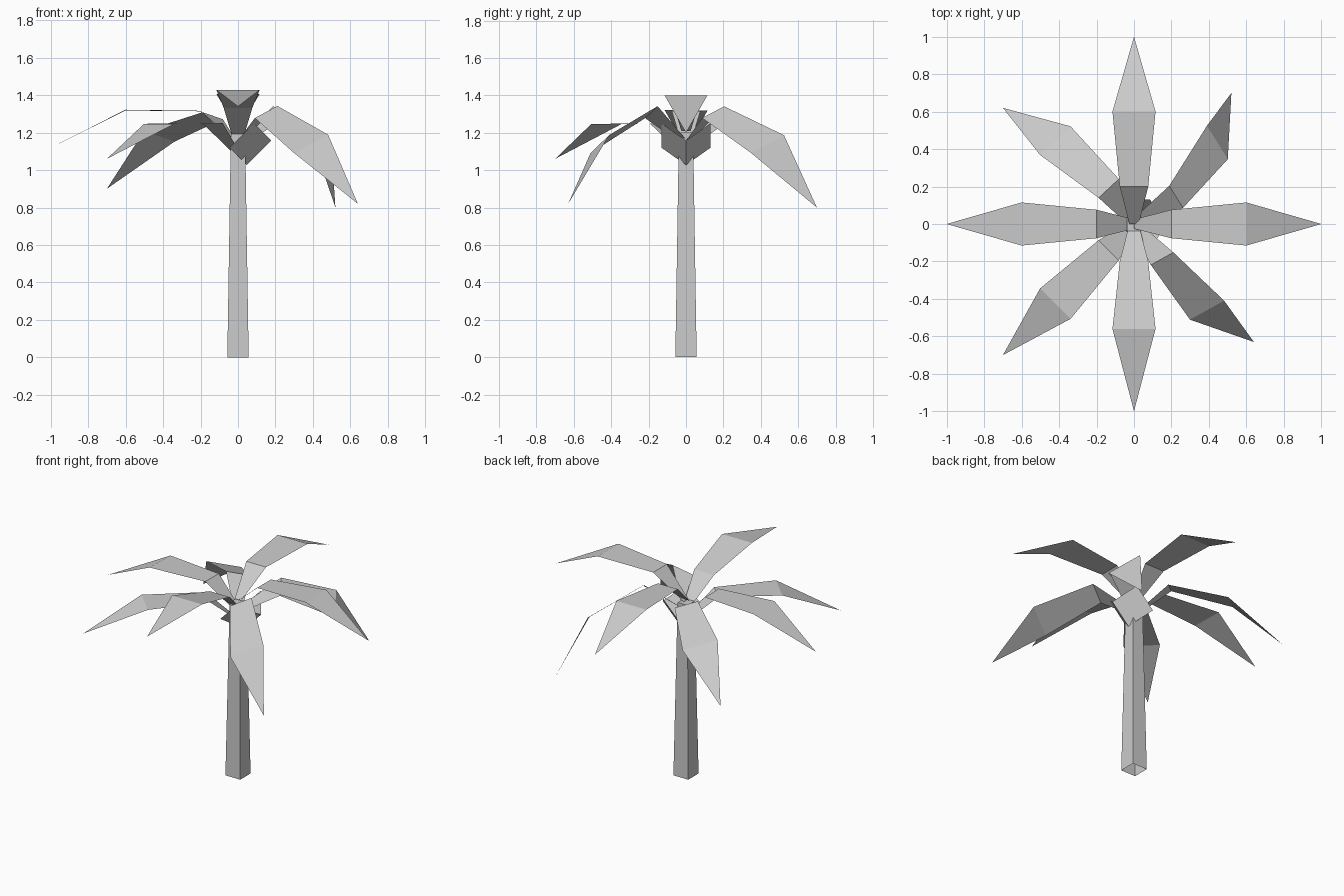
import bpy, bmesh
from math import radians, sin, cos
from mathutils import Vector, Matrix

if "Cube" in bpy.data.objects:
    bpy.data.objects.remove(bpy.data.objects["Cube"])


def finish(name, bm):
    mesh = bpy.data.meshes.new(name)
    bm.to_mesh(mesh)
    bm.free()
    obj = bpy.data.objects.new(name, mesh)
    bpy.context.collection.objects.link(obj)
    return obj


# Trunk: four-sided open tapering tube
bm = bmesh.new()
rings = []
for z, h in ((0, 0.057), (1.2, 0.038)):
    rings.append([bm.verts.new((sx * h, sy * h, z))
                  for sx, sy in ((-1, -1), (1, -1), (1, 1), (-1, 1))])
for i in range(4):
    j = (i + 1) % 4
    bm.faces.new((rings[0][i], rings[0][j], rings[1][j], rings[1][i]))
bm.faces.new(rings[1])
finish("trunk", bm)


# Frond: folded sheet with root, inner fold, wide fold and tip
def frond(name, heading, roll, inner, mid, tip):
    a, r = radians(heading), radians(roll)
    left = Vector((-sin(a) * cos(r), cos(a) * cos(r), sin(r)))
    root = (0, 0, inner[2] - 0.17)
    bm = bmesh.new()
    pairs = []
    for centre, half in ((root, 0.025), (inner, 0.076), (mid, 0.115)):
        c = Vector(centre)
        pairs.append((bm.verts.new(c + left * half), bm.verts.new(c - left * half)))
    for (l0, r0), (l1, r1) in zip(pairs, pairs[1:]):
        bm.faces.new((l0, r0, r1, l1))
    bm.faces.new((*pairs[-1], bm.verts.new(tip)))
    finish(name, bm)


frond("frond_right", 0, 0, (.2, 0, 1.38), (.6, 0, 1.40), (1, 0, 1.20))
frond("frond_back_right", 32, 24, (.225, .145, 1.31), (.445, .435, 1.14), (.52, .70, .80))
frond("frond_back", 90, 0, (0, .2, 1.385), (0, .6, 1.405), (0, 1, 1.215))
frond("frond_back_left", 133, 14, (-.135, .19, 1.29), (-.42, .445, 1.18), (-.70, .62, .90))
frond("frond_left", 180, 1, (-.2, 0, 1.315), (-.6, 0, 1.32), (-1, 0, 1.12))
frond("frond_front_left", 225, 0, (-.135, -.14, 1.25), (-.42, -.425, 1.247), (-.70, -.70, 1.06))
frond("frond_front", 270, 0, (0, -.2, 1.33), (0, -.56, 1.427), (0, -1, 1.34))
frond("frond_front_right", -61, 25, (.15, -.185, 1.31), (.39, -.46, 1.14), (.64, -.63, .82))

# Crown sheath: lower V of a tilted cube under the fronds
bm = bmesh.new()
bmesh.ops.create_cube(bm, size=0.185)
bm.transform(Matrix.Translation((.02, 0, 1.185))
             @ Matrix.Rotation(radians(45), 4, 'Y') @ Matrix.Rotation(radians(45), 4, 'Z'))
bm.normal_update()
bmesh.ops.delete(bm, geom=[f for f in bm.faces if f.normal.z > -0.1 or abs(f.normal.y) < 0.1],
                 context='FACES')
finish("crown_sheath", bm)
